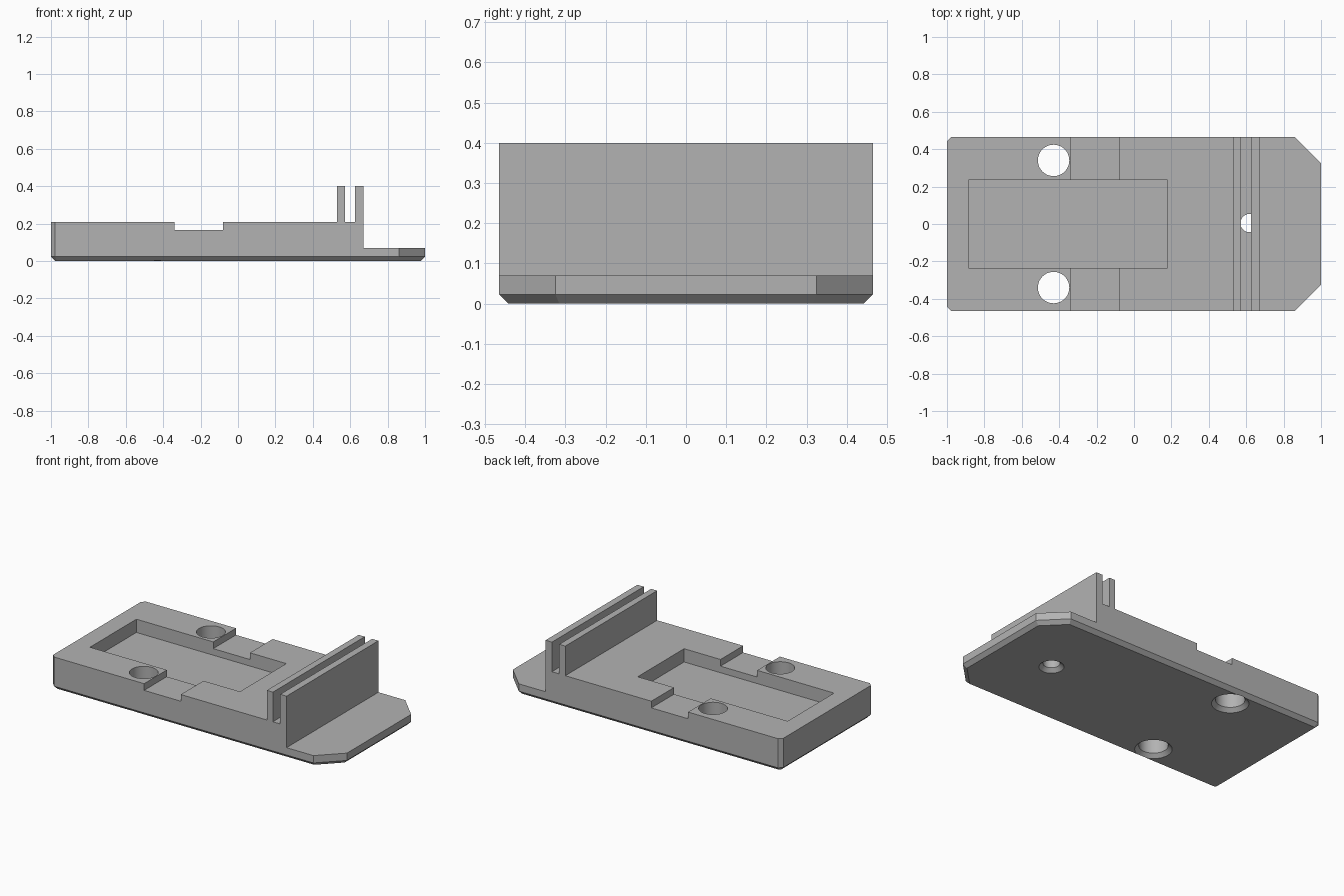
import bpy
import bmesh
from mathutils import Matrix, Vector

if "Cube" in bpy.data.objects:
    bpy.data.objects.remove(bpy.data.objects["Cube"], do_unlink=True)

HALF_W = 0.465
DECK = 0.21        # top of the thick block
CHAMFER = 0.023    # bottom edge chamfer

grey = bpy.data.materials.new("plain grey")
grey.use_nodes = True
grey.diffuse_color = (0.45, 0.45, 0.45, 1)
grey.node_tree.nodes["Principled BSDF"].inputs["Base Color"].default_value = grey.diffuse_color


def to_object(name, bm):
    bmesh.ops.recalc_face_normals(bm, faces=bm.faces)
    mesh = bpy.data.meshes.new(name)
    bm.to_mesh(mesh)
    bm.free()
    mesh.materials.append(grey)
    obj = bpy.data.objects.new(name, mesh)
    bpy.context.collection.objects.link(obj)
    return obj


def prism(points, direction):
    """Extrude a closed polygon along a vector."""
    bm = bmesh.new()
    face = bm.faces.new([bm.verts.new(p) for p in points])
    ext = bmesh.ops.extrude_face_region(bm, geom=[face], use_keep_orig=True)
    verts = [v for v in ext["geom"] if isinstance(v, bmesh.types.BMVert)]
    bmesh.ops.translate(bm, verts=verts, vec=Vector(direction))
    bmesh.ops.recalc_face_normals(bm, faces=bm.faces)
    return bm


def box(name, x0, x1, y0, y1, z0, z1):
    corners = [(x0, y0, z0), (x1, y0, z0), (x1, y1, z0), (x0, y1, z0)]
    return to_object(name, prism(corners, (0, 0, z1 - z0)))


def cylinder(bm, x, y, r_low, r_high, z0, z1):
    place = Matrix.Translation((x, y, (z0 + z1) / 2))
    bmesh.ops.create_cone(bm, cap_ends=True, segments=48, radius1=r_low,
                          radius2=r_high, depth=z1 - z0, matrix=place)


def combine(target, tool, operation):
    """Apply a boolean and discard the tool."""
    mod = target.modifiers.new(operation.lower(), 'BOOLEAN')
    mod.operation = operation
    mod.solver = 'EXACT'
    mod.object = tool
    bpy.context.view_layer.objects.active = target
    bpy.ops.object.modifier_apply(modifier=mod.name)
    bpy.data.objects.remove(tool, do_unlink=True)


# Side profile: block, two upright walls with a slot, thin front tongue
profile = [(-1.1, -0.1), (1.1, -0.1), (1.1, 0.07), (0.67, 0.07), (0.67, 0.40),
           (0.625, 0.40), (0.625, DECK), (0.573, DECK), (0.573, 0.40),
           (0.53, 0.40), (0.53, DECK), (-1.1, DECK)]
base = to_object("mounting_base",
                 prism([(x, -0.6, z) for x, z in profile], (0, 1.2, 0)))

# Plan outline with clipped corners and chamfered underside
half = [(-1, 0.443), (-0.978, HALF_W), (0.86, HALF_W), (1, 0.325)]
outline = half + [(x, -y) for x, y in reversed(half)]
plan = prism([(x, y, 0) for x, y in outline], (0, 0, 0.6))
bottom = [e for e in plan.edges if all(abs(v.co.z) < 1e-5 for v in e.verts)]
bmesh.ops.bevel(plan, geom=bottom, offset=CHAMFER, offset_type='OFFSET',
                segments=1, profile=0.5, affect='EDGES')
combine(base, to_object("plan_outline", plan), 'INTERSECT')

# Recessed pocket and the shallow cross channel
combine(base, box("pocket_cutter", -0.885, 0.178, -0.235, 0.235, 0.125, 0.5), 'DIFFERENCE')
combine(base, box("channel_cutter", -0.34, -0.08, -0.6, 0.6, 0.167, 0.5), 'DIFFERENCE')

# Countersunk holes: two through the block, one blind beneath the wall slot
for x, y, r, top in [(-0.43, 0.34, 0.084, 0.5), (-0.43, -0.34, 0.084, 0.5),
                     (0.618, 0.005, 0.049, DECK + 0.001)]:
    shaft = bmesh.new()
    cylinder(shaft, x, y, r, r, -0.1, top)
    combine(base, to_object("hole_cutter", shaft), 'DIFFERENCE')
    sink = bmesh.new()
    cylinder(sink, x, y, r + 2 * CHAMFER, r, -CHAMFER, CHAMFER)
    combine(base, to_object("countersink_cutter", sink), 'DIFFERENCE')

# Smooth hole walls, crisp edges elsewhere
bpy.ops.object.select_all(action='DESELECT')
base.select_set(True)
bpy.context.view_layer.objects.active = base
bpy.ops.object.shade_smooth_by_angle(angle=0.5)
